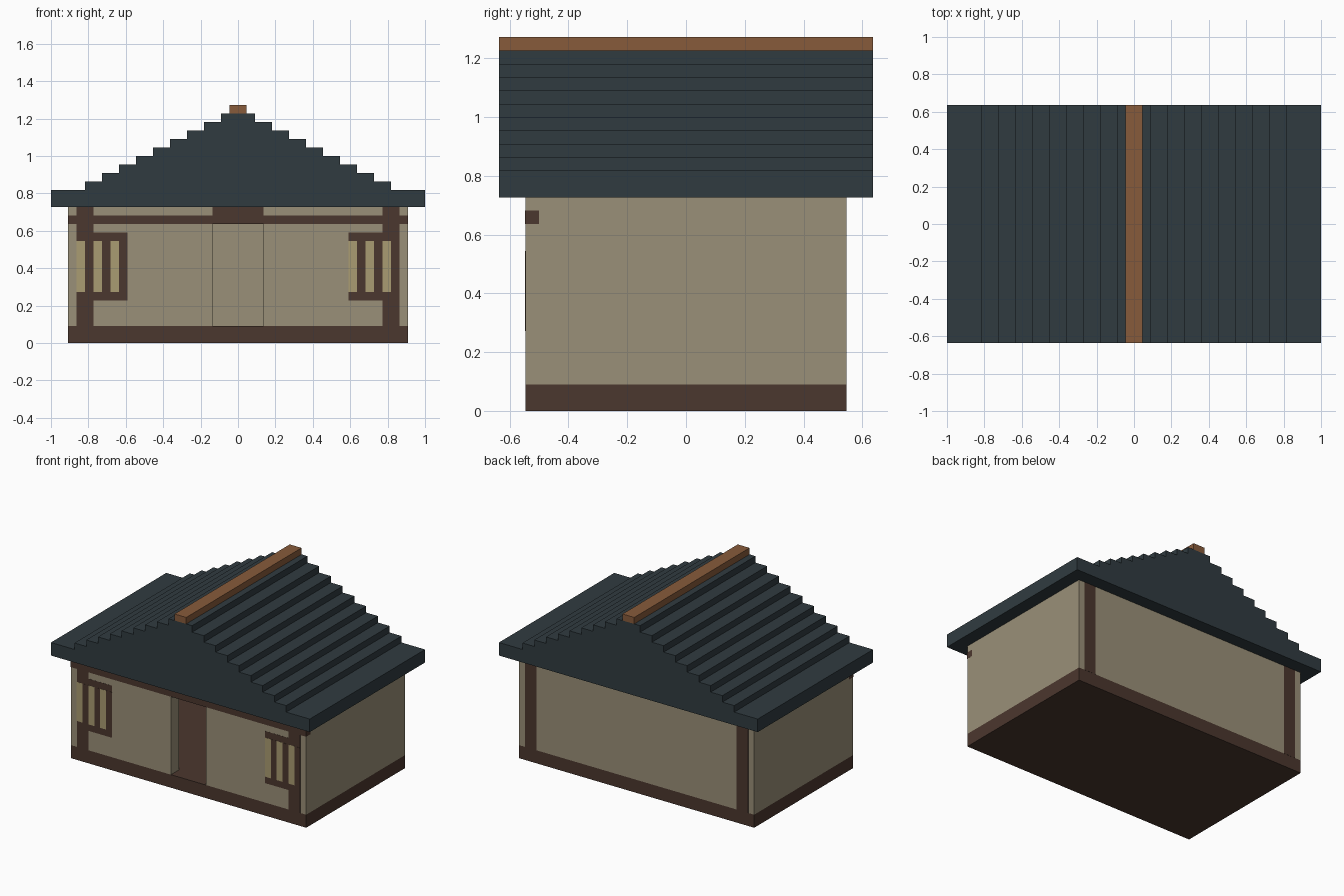
import bpy, bmesh

if "Cube" in bpy.data.objects:
    bpy.data.objects.remove(bpy.data.objects["Cube"])

U = 1 / 22      # voxel size
E = 0.02        # flush trim stands proud by a hair (in voxels)


def material(name, hex_code):
    rgb = [int(hex_code[i:i + 2], 16) / 255 for i in (0, 2, 4)]
    lin = [c / 12.92 if c <= 0.04045 else ((c + 0.055) / 1.055) ** 2.4 for c in rgb]
    m = bpy.data.materials.new(name)
    m.diffuse_color = (*lin, 1)
    m.use_nodes = True
    m.node_tree.nodes["Principled BSDF"].inputs["Base Color"].default_value = m.diffuse_color
    return m


WALL = material("plaster", "9A9078")
WOOD = material("dark_wood", "4B372E")
PAPER = material("window_paper", "AA9C72")
TILE = material("roof_tile", "303B40")
RIDGE = material("ridge_wood", "875B3B")


def finish(name, bm, mat):
    bmesh.ops.recalc_face_normals(bm, faces=bm.faces)
    me = bpy.data.meshes.new(name)
    bm.to_mesh(me)
    bm.free()
    me.materials.append(mat)
    ob = bpy.data.objects.new(name, me)
    bpy.context.collection.objects.link(ob)
    return ob


def box(name, mat, x, y, z):
    """Box from (min, max) pairs in voxel units."""
    bm = bmesh.new()
    bmesh.ops.create_cube(bm, size=1)
    for v in bm.verts:
        v.co = [U * (lo + hi) / 2 + c * U * (hi - lo)
                for c, (lo, hi) in zip(v.co, (x, y, z))]
    return finish(name, bm, mat)


# Foundation, which is also the interior floor
box("foundation", WOOD, (-20, 20), (-12, 12), (0, 2))

# Hollow room, two voxels thick, with an open doorway
box("back_wall", WALL, (-20, 20), (10, 12), (2, 16))
for side, s in (("left", -1), ("right", 1)):
    box(f"{side}_wall", WALL, sorted((18 * s, 20 * s)), (-10, 10), (2, 16))
    box(f"front_wall_{side}", WALL, sorted((3 * s, 20 * s)), (-12, -10), (2, 16))
    # Corner posts, front and back
    post_x = sorted((17 * s, 19 * s))
    box(f"front_post_{side}", WOOD, post_x, (-12 - E, -10.5), (2, 16))
    box(f"back_post_{side}", WOOD, post_x, (10.5, 12 + E), (2, 16))

# Door lintel and beam across the front
box("door_lintel", WOOD, (-3, 3), (-12 - E, -10), (14, 16))
box("front_beam", WOOD, (-20 - E, 20 + E), (-12 - 2 * E, -11), (14, 15))

# Lattice windows: frame rails with alternating paper strips and bars
for side, x0 in (("left", -19), ("right", 13)):
    for rail, z in (("lower", 5), ("upper", 12)):
        box(f"{side}_window_{rail}_rail", WOOD, (x0, x0 + 6), (-12 - E, -11), (z, z + 1))
    for i in range(6):
        kind, mat = (("bar", WOOD) if i % 2 else ("paper", PAPER))
        box(f"{side}_window_{kind}_{i // 2 + 1}", mat, (x0 + i, x0 + i + 1),
            (-12 - 2 * E, -11), (6, 12))

# Stepped roof: one stair profile extruded front to back
half = [(22, 16), (22, 18)]
for i in range(9):
    half += [(18 - 2 * i, 18 + i), (18 - 2 * i, 19 + i)]
profile = half + [(-x, z) for x, z in reversed(half)]
bm = bmesh.new()
face = bm.faces.new([bm.verts.new((x * U, -14 * U, z * U)) for x, z in profile])
ext = bmesh.ops.extrude_face_region(bm, geom=[face], use_keep_orig=True)
for v in ext["geom"]:
    if isinstance(v, bmesh.types.BMVert):
        v.co.y = 14 * U
finish("stepped_roof", bm, TILE)

# Ridge beam
box("ridge_beam", RIDGE, (-1, 1), (-14, 14), (27, 28))
